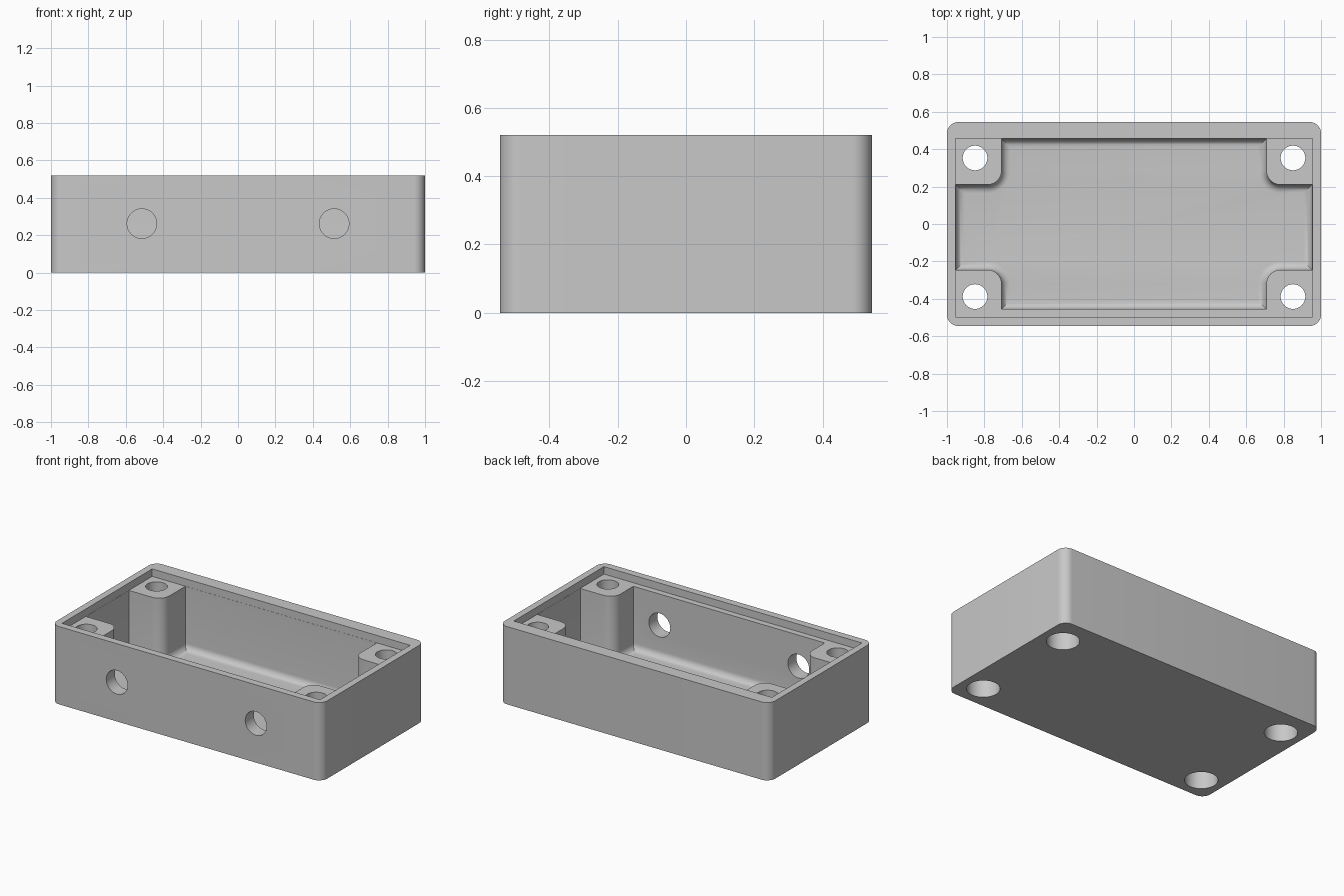
import bpy, bmesh
from math import sin, cos, pi

old = bpy.data.objects.get("Cube")
if old:
    bpy.data.objects.remove(old, do_unlink=True)

grey = bpy.data.materials.new("light grey")
grey.use_nodes = True
colour = (0.58, 0.58, 0.58, 1)
grey.diffuse_color = colour
grey.node_tree.nodes["Principled BSDF"].inputs["Base Color"].default_value = colour


def loft(name, loops):
    """Solid through a list of equal-length closed loops, capped at both ends."""
    bm = bmesh.new()
    rings = [[bm.verts.new(p) for p in loop] for loop in loops]
    n = len(rings[0])
    for a, b in zip(rings, rings[1:]):
        for i in range(n):
            j = (i + 1) % n
            bm.faces.new((a[i], a[j], b[j], b[i]))
    bm.faces.new(rings[0][::-1])
    bm.faces.new(rings[-1])
    bmesh.ops.recalc_face_normals(bm, faces=bm.faces)
    mesh = bpy.data.meshes.new(name)
    bm.to_mesh(mesh)
    bm.free()
    mesh.materials.append(grey)
    ob = bpy.data.objects.new(name, mesh)
    bpy.context.collection.objects.link(ob)
    return ob


def arc(cx, cy, r, start, end, steps=10):
    angles = [start + (end - start) * i / steps for i in range(steps + 1)]
    return [(cx + r * cos(a), cy + r * sin(a)) for a in angles]


def at_z(points, z):
    return [(x, y, z) for x, y in points]


def cut(body, cutter):
    mod = body.modifiers.new("cut", 'BOOLEAN')
    mod.operation = 'DIFFERENCE'
    mod.solver = 'EXACT'
    mod.object = cutter
    bpy.context.view_layer.objects.active = body
    bpy.ops.object.modifier_apply(modifier=mod.name)
    bpy.data.objects.remove(cutter, do_unlink=True)


HX, HY, H = 1.0, 0.545, 0.52
LEDGE, FLOOR = 0.47, 0.047

# Outer box with rounded upright corners
R = 0.06
outline = []
for k, (sx, sy) in enumerate([(1, 1), (-1, 1), (-1, -1), (1, -1)]):
    outline += arc(sx * (HX - R), sy * (HY - R), R, k * pi / 2, (k + 1) * pi / 2)
box = loft("enclosure_box", [at_z(outline, 0), at_z(outline, H)])

# Shallow lid recess, reaching further toward the front
lid = [(-0.954, -0.496), (0.954, -0.496), (0.954, 0.456), (-0.954, 0.456)]
cut(box, loft("lid_recess", [at_z(lid, LEDGE), at_z(lid, H + 0.1)]))


# Cavity leaving four rounded screw posts, shrunk by d
def cavity(d):
    w, b, px, r = 0.953 - d, 0.455 - d, 0.708 - d, 0.075 + d
    back, front = 0.21 - d, -0.245 + d
    right_back = [(w, back)] + arc(px + r, back + r, r, 1.5 * pi, pi) + [(px, b)]
    right_front = [(px, -b)] + arc(px + r, front - r, r, pi, pi / 2) + [(w, front)]
    right = right_front + right_back
    return right + [(-x, y) for x, y in reversed(right)]


FILLET = 0.045
loops = [at_z(cavity(0), H + 0.1)]
for i in range(9):
    a = i / 8 * pi / 2
    loops.append(at_z(cavity(FILLET * (1 - cos(a))), FLOOR + FILLET * (1 - sin(a))))
cut(box, loft("cavity", loops))

# Screw holes through the posts, counterbored from below
for x in (-0.85, 0.85):
    for y in (-0.388, 0.353):
        for r, z0, z1 in ((0.066, -0.1, 0.6), (0.1, -0.1, 0.32)):
            circle = arc(x, y, r, 0, 2 * pi, 48)[:-1]
            cut(box, loft("screw_hole", [at_z(circle, z0), at_z(circle, z1)]))

# Two round cable holes in the front wall
for x in (-0.514, 0.514):
    circle = arc(x, 0.262, 0.079, 0, 2 * pi, 48)[:-1]
    cut(box, loft("cable_hole", [[(u, y, v) for u, v in circle] for y in (-0.7, -0.3)]))

# Smooth rounded parts, keep hard edges
bpy.ops.object.select_all(action='DESELECT')
box.select_set(True)
bpy.context.view_layer.objects.active = box
bpy.ops.object.shade_smooth_by_angle(angle=pi / 6)
